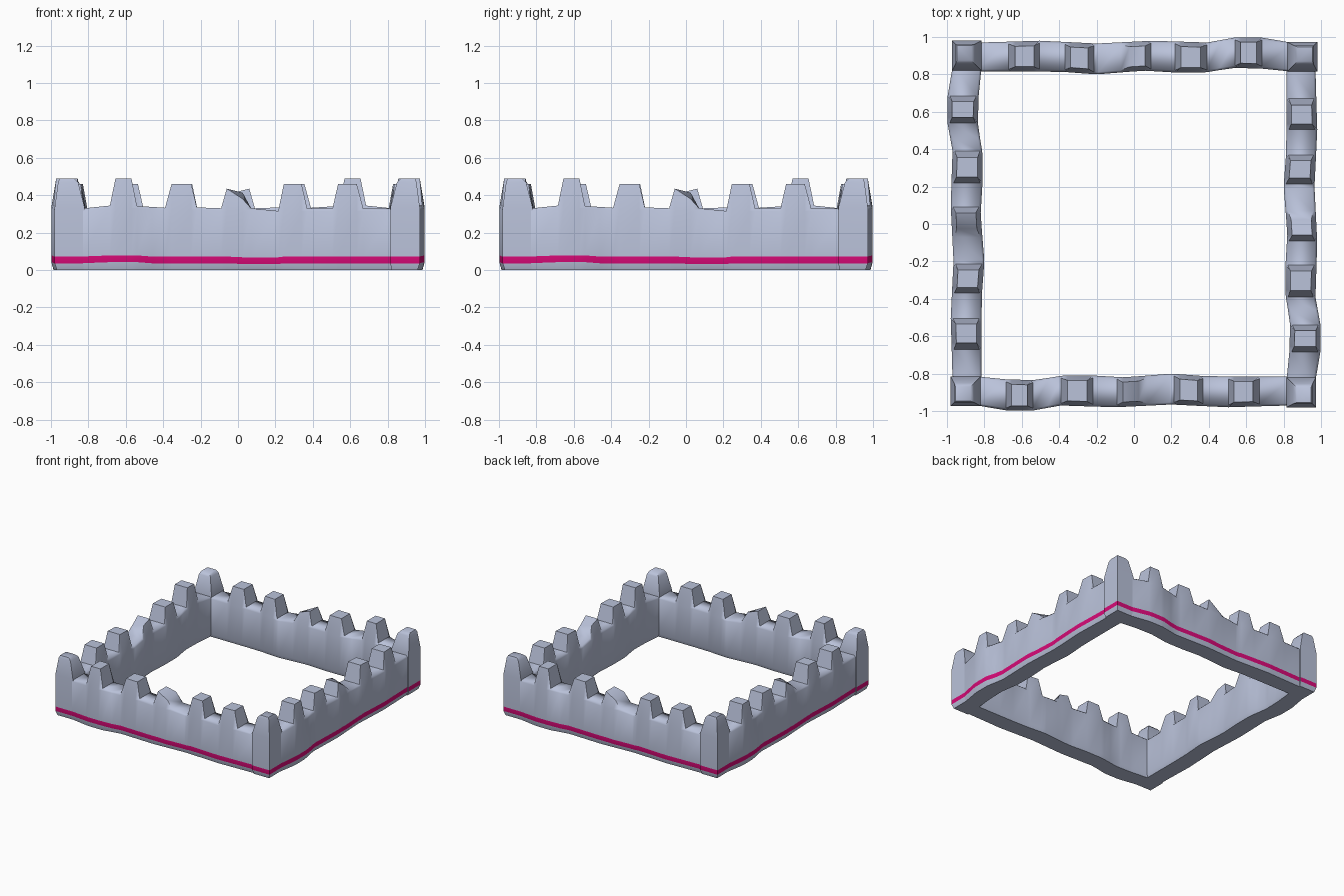
import bpy, bmesh, math
from mathutils import Matrix

if "Cube" in bpy.data.objects:
    bpy.data.objects.remove(bpy.data.objects["Cube"])


def material(name, rgb):
    m = bpy.data.materials.new(name)
    m.diffuse_color = (*rgb, 1)
    m.use_nodes = True
    m.node_tree.nodes["Principled BSDF"].inputs["Base Color"].default_value = m.diffuse_color
    return m


STONE = material("blue grey stone", (0.49, 0.54, 0.70))
STRIPE = material("magenta stripe", (0.70, 0.003, 0.19))


def interp(table, x):
    for (x0, y0), (x1, y1) in zip(table, table[1:]):
        if x <= x1:
            return y0 + (y1 - y0) * max(0, x - x0) / (x1 - x0)
    return table[-1][1]


# wavy plan of one wall: outer face, inner face, height of the gaps
OUTER = [(-.83, -.97), (-.70, -.995), (-.63, -1), (-.53, -.997), (-.40, -.97),
         (-.10, -.98), (.2, -.965), (.5, -.98), (.66, -.975), (.83, -.97)]
INNER = [(-.83, -.815), (-.70, -.83), (-.53, -.835), (-.38, -.81), (-.22, -.81),
         (-.05, -.82), (.20, -.80), (.40, -.815), (.83, -.815)]
GAP = [(-.83, .328), (-.68, .345), (-.53, .342), (-.38, .332), (-.2, .335),
       (-.09, .33), (.08, .33), (.22, .315), (.23, .328), (.83, .328)]
# merlons: base start, top start, top end, base end, top height
MERLONS = [(-.685, -.655, -.57, -.54, .49), (-.39, -.355, -.25, -.22, .46),
           (-.09, -.06, .025, .07, .435), (.215, .245, .34, .37, .46),
           (.505, .535, .635, .67, .46)]


def section(x, top=None, broken=False):
    yo, yi, g = interp(OUTER, x), interp(INNER, x), interp(GAP, x)
    w = .006 if -.71 < x < -.5 else (-.004 if 0 < x < .22 else 0)
    inset, z = (.012, g) if top is None else (.026, top)
    zo, zi = (z - .055, z - .022) if broken else (z, z)
    return [(x, yo + .012, 0), (x, yo, .036 + w), (x, yo, .072 + w),
            (x, yo, g - .012), (x, yo + inset, zo), (x, yi - inset, zi),
            (x, yi, g - .012), (x, yi, .03), (x, yi - .012, 0)]


def finish(name, bm, angle):
    bmesh.ops.recalc_face_normals(bm, faces=bm.faces)
    bm.transform(Matrix.Rotation(angle, 4, 'Z'))
    me = bpy.data.meshes.new(name)
    bm.to_mesh(me)
    bm.free()
    me.materials.append(STONE)
    me.materials.append(STRIPE)
    ob = bpy.data.objects.new(name, me)
    bpy.context.collection.objects.link(ob)
    bpy.ops.object.select_all(action='DESELECT')
    ob.select_set(True)
    bpy.context.view_layer.objects.active = ob
    bpy.ops.object.shade_smooth_by_angle(angle=math.radians(55))


def loft(bm, rings):
    """Bridge closed rings; returns the faces as (ring index, side index, face)."""
    vs = [[bm.verts.new(p) for p in r] for r in rings]
    n = len(vs[0])
    out = []
    for i in range(len(vs) - 1):
        for j in range(n):
            k = (j + 1) % n
            out.append((i, j, bm.faces.new((vs[i][j], vs[i][k], vs[i + 1][k], vs[i + 1][j]))))
    bm.faces.new(vs[0])
    bm.faces.new(vs[-1])
    return out


def wall(name, angle):
    rings = [section(-.84)]
    for a, b, c, d, z in MERLONS:
        rings += [section(a), section(b, z), section(c, z, z == .435), section(d)]
        if d == .07:
            rings.append(section(.19))
        if d == -.54:
            rings.append(section(-.46))
    rings.append(section(.84))
    bm = bmesh.new()
    for i, j, f in loft(bm, rings):
        f.material_index = 1 if j == 1 else 0
    finish(name, bm, angle)


def corner(name, angle):
    # square post with tapered merlon; levels: z, outer inset, inner inset
    levels = [(0, .012, .005), (.036, 0, 0), (.072, 0, 0), (.335, 0, 0), (.47, .018, .035), (.49, .026, .055)]
    x0, y0, x1, y1 = -.98, -.972, -.82, -.815
    rings = [[(x0 + o, y0 + o, z), (x1 - i, y0 + o, z),
              (x1 - i, y1 - i, z), (x0 + o, y1 - i, z)] for z, o, i in levels]
    bm = bmesh.new()
    for i, j, f in loft(bm, rings):
        f.material_index = 1 if i == 1 and j in (0, 3) else 0
    finish(name, bm, angle)


# four identical walls and corner posts, turned about the centre
for k, side in enumerate(("front", "right", "back", "left")):
    wall(side + "_wall", k * math.pi / 2)
    corner(side + "_corner_post", k * math.pi / 2)
